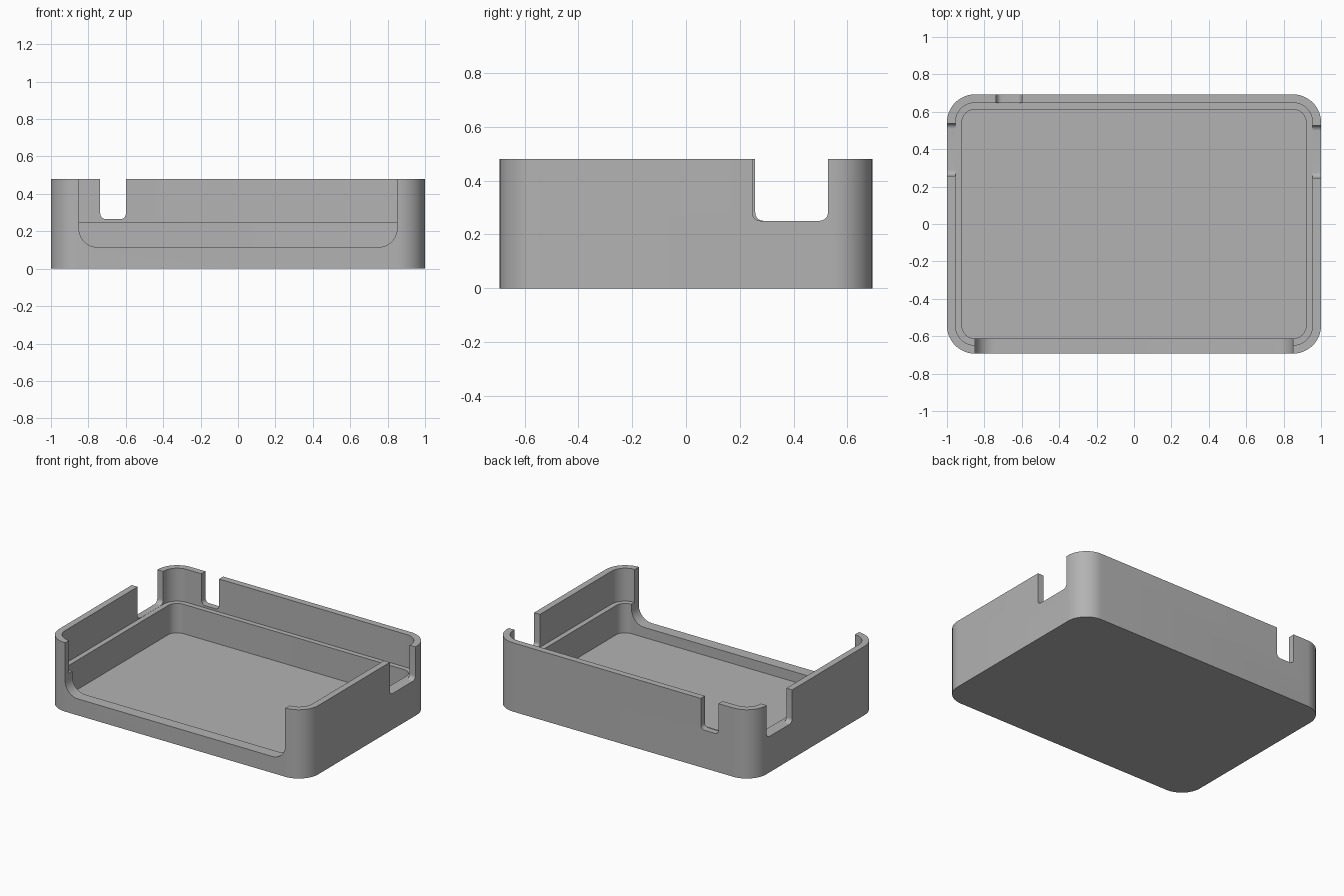
import bpy, bmesh, math
from mathutils import Matrix, Vector

if "Cube" in bpy.data.objects:
    bpy.data.objects.remove(bpy.data.objects["Cube"])

SEG = 12  # segments per rounded corner


def rounded_rect(hx, hy, r):
    """Counter-clockwise outline of a rounded rectangle."""
    pts = []
    for k, (sx, sy) in enumerate([(1, 1), (-1, 1), (-1, -1), (1, -1)]):
        for i in range(SEG + 1):
            a = math.radians(90 * (k + i / SEG))
            pts.append((sx * (hx - r) + r * math.cos(a), sy * (hy - r) + r * math.sin(a)))
    return pts


def loft(name, rings):
    """Solid skinned through equal-sized rings, capped at both ends."""
    bm = bmesh.new()
    loops = [[bm.verts.new(p) for p in ring] for ring in rings]
    for a, b in zip(loops, loops[1:]):
        for i in range(len(a)):
            j = (i + 1) % len(a)
            bm.faces.new((a[i], a[j], b[j], b[i]))
    bm.faces.new(list(reversed(loops[0])))
    bm.faces.new(loops[-1])
    bmesh.ops.recalc_face_normals(bm, faces=bm.faces)
    mesh = bpy.data.meshes.new(name)
    bm.to_mesh(mesh)
    bm.free()
    ob = bpy.data.objects.new(name, mesh)
    bpy.context.collection.objects.link(ob)
    return ob


def notch(target, width, bottom, r, centre, depth, angle):
    """Cut a round-bottomed slot; its width runs along x before turning by angle."""
    h = 0.5
    outline = rounded_rect(width / 2, h, r)
    rings = [[(x, y, z + bottom + h) for x, z in outline] for y in (-depth / 2, depth / 2)]
    cutter = loft("slot_cutter", rings)
    cutter.data.transform(Matrix.Translation(Vector((*centre, 0))) @ Matrix.Rotation(angle, 4, 'Z'))
    cutter.hide_render = True
    mod = target.modifiers.new("slot", 'BOOLEAN')
    mod.operation = 'DIFFERENCE'
    mod.solver = 'EXACT'
    mod.object = cutter
    bpy.context.view_layer.objects.active = target
    bpy.ops.object.modifier_apply(modifier=mod.name)
    bpy.data.objects.remove(cutter, do_unlink=True)


# Tray: outer wall, rim, upper inner wall, ledge, lower inner wall, floor
levels = [
    (1.0, 0.693, 0.15, 0.0),
    (1.0, 0.693, 0.15, 0.48),
    (0.955, 0.648, 0.105, 0.48),
    (0.955, 0.648, 0.105, 0.25),
    (0.92, 0.613, 0.07, 0.25),
    (0.92, 0.613, 0.07, 0.045),
]
tray = loft("tray", [[(x, y, z) for x, y in rounded_rect(hx, hy, r)] for hx, hy, r, z in levels])

# Wide front opening, narrow back slot, one slot in each side wall
notch(tray, 1.70, 0.115, 0.10, (0, -0.70), 0.24, 0)
notch(tray, 0.137, 0.265, 0.03, (-0.668, 0.70), 0.14, 0)
notch(tray, 0.281, 0.251, 0.03, (1.0, 0.387), 0.14, math.pi / 2)
notch(tray, 0.281, 0.251, 0.03, (-1.0, 0.398), 0.14, math.pi / 2)

# Plain grey finish
grey = bpy.data.materials.new("grey")
grey.diffuse_color = (0.45, 0.45, 0.45, 1)
grey.use_nodes = True
grey.node_tree.nodes["Principled BSDF"].inputs["Base Color"].default_value = grey.diffuse_color
tray.data.materials.clear()
tray.data.materials.append(grey)

bpy.ops.object.select_all(action='DESELECT')
tray.select_set(True)
bpy.context.view_layer.objects.active = tray
bpy.ops.object.shade_smooth_by_angle(angle=math.radians(30))
